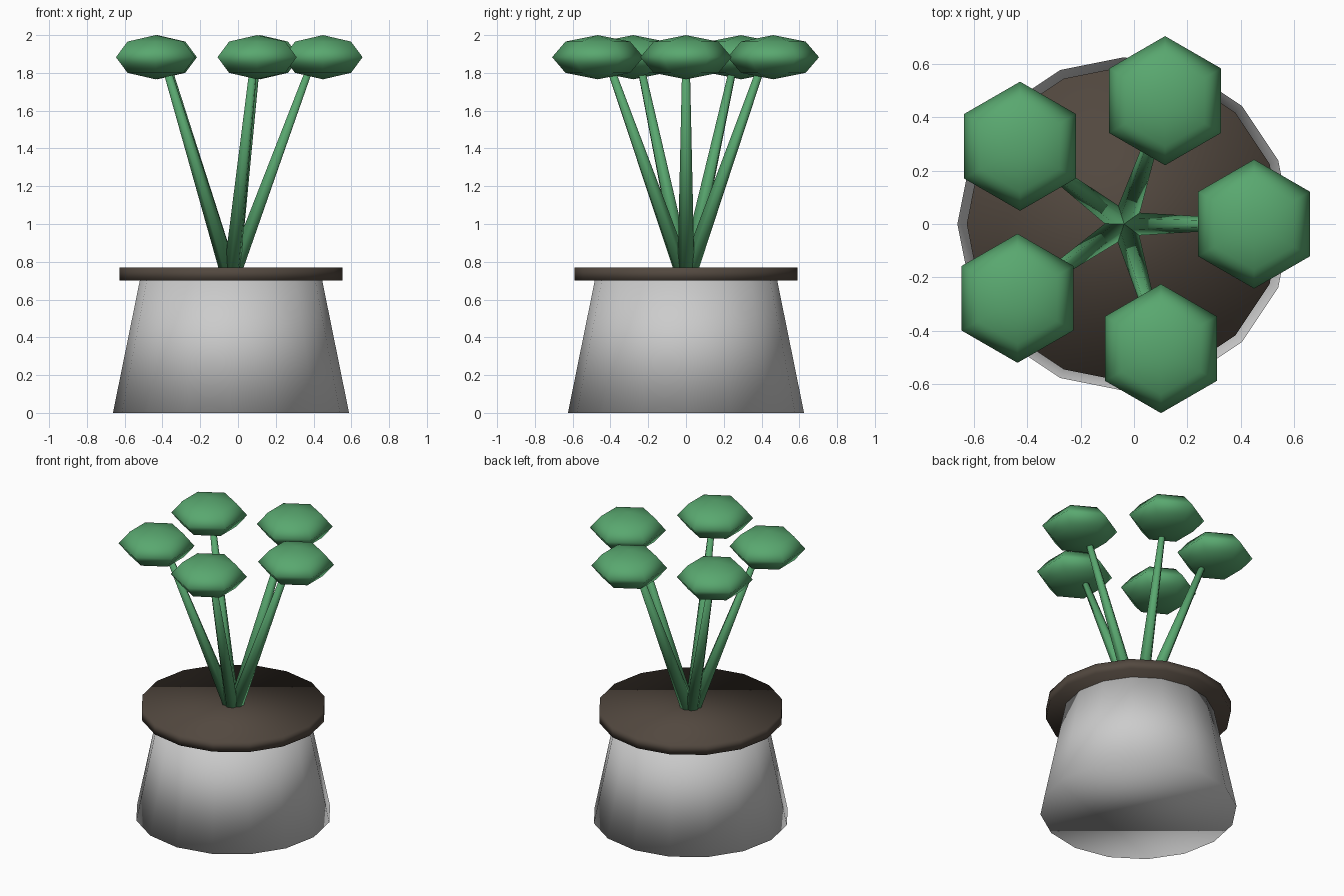
import bpy
import math
from mathutils import Vector

if "Cube" in bpy.data.objects:
    bpy.data.objects.remove(bpy.data.objects["Cube"])

CX = -0.037  # axis of the pot


def material(name, rgb):
    m = bpy.data.materials.new(name)
    m.diffuse_color = (*rgb, 1)
    m.use_nodes = True
    m.node_tree.nodes["Principled BSDF"].inputs["Base Color"].default_value = m.diffuse_color
    return m


green = material("leaf_green", (0.10, 0.39, 0.16))
brown = material("soil_brown", (0.085, 0.065, 0.05))


def finish(name, mat=None):
    ob = bpy.context.object
    ob.name = name
    if mat:
        ob.data.materials.append(mat)
    bpy.ops.object.shade_smooth()
    return ob


def frustum(name, sides, r1, r2, start, end, mat=None):
    a, b = Vector(start), Vector(end)
    d = b - a
    bpy.ops.mesh.primitive_cone_add(vertices=sides, radius1=r1, radius2=r2,
                                    depth=d.length, location=(a + b) / 2)
    ob = finish(name, mat)
    # lean in the direction of the part's axis
    ob.rotation_euler = (0, math.acos(d.z / d.length), math.atan2(d.y, d.x))
    return ob


# Pot and soil disc
frustum("pot", 16, 0.625, 0.48, (CX, 0, 0), (CX, 0, 0.715))
frustum("soil", 16, 0.59, 0.59, (CX, 0, 0.70), (CX, 0, 0.77), brown)

# Five leaning stems, each with a flattened six-sided leaf head
for i in range(5):
    a = 1.25 * i
    c, s = math.cos(a), math.sin(a)
    frustum(f"stem_{i + 1}", 6, 0.046, 0.02, (CX, 0, 0.70),
            (CX + 0.43 * c, 0.43 * s, 1.86), green)
    bpy.ops.mesh.primitive_uv_sphere_add(
        segments=6, ring_count=4, radius=1,
        location=(CX + 0.487 * c, 0.487 * s, 1.883))
    head = finish(f"leaf_head_{i + 1}", green)
    head.scale = (0.242, 0.242, 0.117)
    head.rotation_euler.z = math.pi / 2  # hexagon corners point along y
    # make sure corners lie on the y axis whatever the primitive's start angle
    v = max(head.data.vertices, key=lambda p: math.hypot(p.co.x, p.co.y)).co
    head.rotation_euler.z = math.pi / 2 - math.atan2(v.y, v.x)
